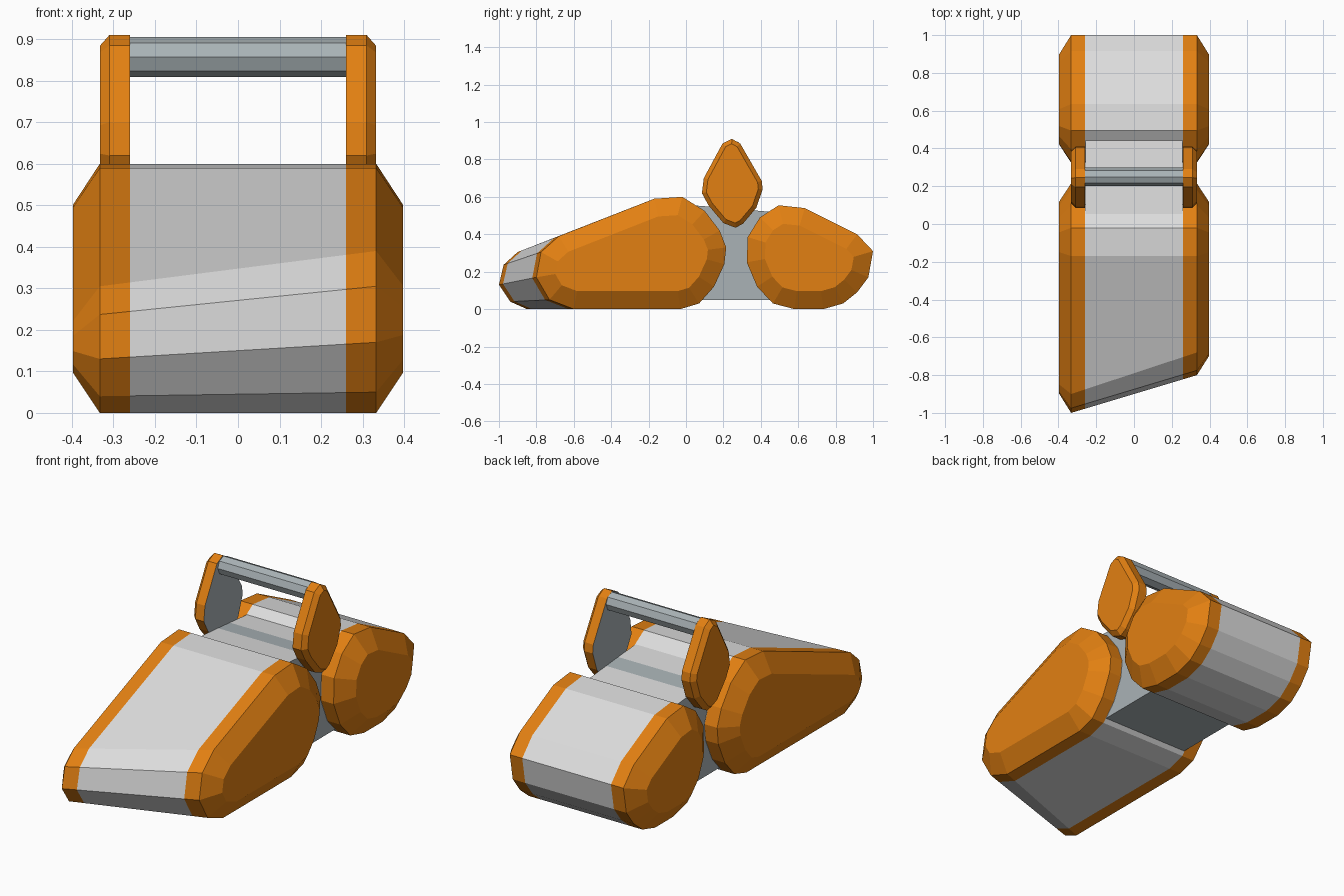
import bpy, bmesh, math
from mathutils import Vector

if "Cube" in bpy.data.objects:
    bpy.data.objects.remove(bpy.data.objects["Cube"])


def material(name, color):
    m = bpy.data.materials.new(name)
    m.diffuse_color = (*color, 1)
    m.use_nodes = True
    m.node_tree.nodes["Principled BSDF"].inputs["Base Color"].default_value = m.diffuse_color
    return m


ORANGE = material("orange", (0.76, 0.215, 0.006))
LIGHT = material("light grey", (0.72, 0.72, 0.72))
STEEL = material("blue grey", (0.40, 0.45, 0.47))
MATS = [ORANGE, LIGHT, STEEL]


def inset(profile, d):
    """Mitred inward offset of a counter-clockwise (y, z) profile."""
    out, n = [], len(profile)
    for i in range(n):
        a, b, c = (Vector(profile[(i + k) % n]) for k in (-1, 0, 1))
        e1, e2 = (b - a).normalized(), (c - b).normalized()
        n1, n2 = Vector((-e1.y, e1.x)), Vector((-e2.y, e2.x))
        out.append(tuple(b + (n1 + n2) * (d / (1 + n1.dot(n2)))))
    return out


def mix(p, q, t):
    return [(a[0] + (b[0] - a[0]) * t, a[1] + (b[1] - a[1]) * t) for a, b in zip(p, q)]


def loft(name, sections, bands, caps):
    """Join (x, profile) sections; bands and caps hold material indices."""
    bm = bmesh.new()
    rings = [[bm.verts.new((x, y, z)) for y, z in prof] for x, prof in sections]
    n = len(rings[0])
    for r, s, mat in zip(rings, rings[1:], bands):
        for i in range(n):
            j = (i + 1) % n
            bm.faces.new((r[i], r[j], s[j], s[i])).material_index = mat
    for ring, mat in zip((rings[0], rings[-1]), caps):
        bm.faces.new(ring).material_index = mat
    bmesh.ops.recalc_face_normals(bm, faces=bm.faces)
    me = bpy.data.meshes.new(name)
    bm.to_mesh(me)
    bm.free()
    for m in MATS:
        me.materials.append(m)
    ob = bpy.data.objects.new(name, me)
    bpy.context.collection.objects.link(ob)
    return ob


OUT, RIM, PANEL = 0.397, 0.333, 0.26


def body(name, left, right):
    """Grey shell between two chamfered orange side caps."""
    t = (RIM - PANEL) / (2 * RIM)
    loft(name,
         [(-OUT, inset(left, 0.096)), (-RIM, left), (-PANEL, mix(left, right, t)),
          (PANEL, mix(left, right, 1 - t)), (RIM, right), (OUT, inset(right, 0.096))],
         [0, 0, 1, 0, 0], [0, 0])


# Front body: shared rear curve, slanted nose that is longer on the left
shared = [(-0.03, 0), (0.07, 0.03), (0.15, 0.12), (0.205, 0.24), (0.215, 0.33),
          (0.18, 0.42), (0.10, 0.525), (-0.02, 0.60), (-0.17, 0.59)]
nose_r = [(-0.68, 0.39), (-0.775, 0.305), (-0.80, 0.17), (-0.73, 0.05), (-0.60, 0)]
nose_l = [(-0.90, 0.305), (-0.975, 0.237), (-1.0, 0.13), (-0.94, 0.04), (-0.85, 0)]
body("front_body", shared + nose_l, shared + nose_r)

# Rear body
rear = [(0.58, 0), (0.735, 0), (0.84, 0.03), (0.915, 0.09), (0.975, 0.17), (1.0, 0.31),
        (0.915, 0.40), (0.635, 0.54), (0.495, 0.555), (0.395, 0.49), (0.33, 0.385),
        (0.325, 0.25), (0.38, 0.12), (0.465, 0.03)]
body("rear_body", rear, rear)

# Connector between the bodies, with light strips on its top
link = [(0.0, 0.05), (0.55, 0.05), (0.55, 0.512), (0.30, 0.533), (0.20, 0.542), (0.0, 0.558)]
conn = loft("connector", [(-PANEL + 0.002, link), (PANEL - 0.002, link)], [2], [2, 2])
for f in conn.data.polygons:
    if f.normal.z > 0.9 and abs(f.center.y - 0.25) > 0.06:
        f.material_index = 1

# Handle side plates, mirrored left and right
plate = [(0.265, 0.435), (0.305, 0.457), (0.375, 0.54), (0.41, 0.64), (0.405, 0.685),
         (0.29, 0.885), (0.245, 0.91), (0.195, 0.885), (0.095, 0.70), (0.085, 0.62),
         (0.12, 0.555), (0.20, 0.46)]
for side, s in (("left", -1), ("right", 1)):
    loft(f"handle_plate_{side}",
         [(s * PANEL, plate), (s * 0.31, plate), (s * RIM, inset(plate, 0.023))],
         [0, 0], [2, 0])

# Handle bar
bar = [(0.25 + 0.048 * math.cos(k * math.pi / 4), 0.857 + 0.048 * math.sin(k * math.pi / 4))
       for k in range(8)]
loft("handle_bar", [(-PANEL, bar), (PANEL, bar)], [2], [2, 2])
